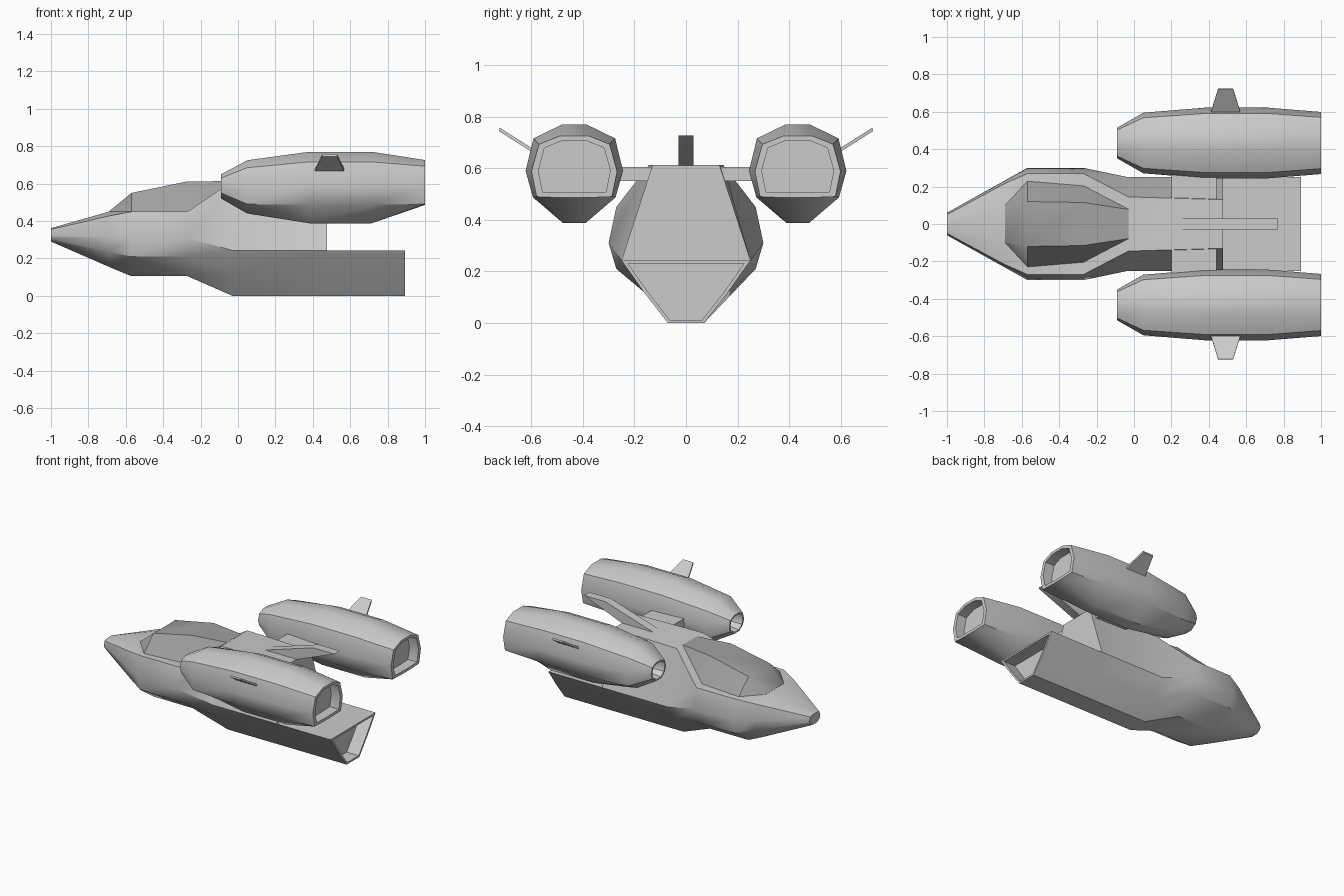
import bpy, bmesh
from mathutils import Vector

if "Cube" in bpy.data.objects:
    bpy.data.objects.remove(bpy.data.objects["Cube"])


def finish(name, bm, mat=None):
    bmesh.ops.recalc_face_normals(bm, faces=bm.faces)
    me = bpy.data.meshes.new(name)
    bm.to_mesh(me)
    bm.free()
    ob = bpy.data.objects.new(name, me)
    bpy.context.collection.objects.link(ob)
    if mat:
        me.materials.append(mat)
    return ob


def loft(name, sections, cy=0.0, mat=None):
    """Skin mirrored half-profiles [(x, [(y, z), ...]), ...] along x and cap both ends."""
    bm = bmesh.new()
    rings = []
    for x, half in sections:
        ring = half + [(-y, z) for y, z in reversed(half)]
        rings.append([bm.verts.new((x, cy + y, z)) for y, z in ring])
    n = len(rings[0])
    for a, b in zip(rings, rings[1:]):
        for i in range(n):
            j = (i + 1) % n
            bm.faces.new((a[i], a[j], b[j], b[i]))
    bm.faces.new(rings[0])
    bm.faces.new(rings[-1])
    return finish(name, bm, mat)


def shrink(half, k):
    """Scale a half-profile about its mid height."""
    zs = [z for _, z in half]
    zc = (min(zs) + max(zs)) / 2
    return [(y * k, zc + (z - zc) * k) for y, z in half]


def extrude(name, points, offset):
    """Prism from a planar polygon and an offset vector."""
    bm = bmesh.new()
    a = [bm.verts.new(p) for p in points]
    b = [bm.verts.new(Vector(p) + Vector(offset)) for p in points]
    bm.faces.new(a)
    bm.faces.new(b)
    for i in range(len(a)):
        j = (i + 1) % len(a)
        bm.faces.new((a[i], a[j], b[j], b[i]))
    return finish(name, bm)


glass = bpy.data.materials.new("canopy_grey")
glass.diffuse_color = (0.36, 0.36, 0.36, 1)
glass.use_nodes = True
glass.node_tree.nodes["Principled BSDF"].inputs["Base Color"].default_value = glass.diffuse_color

# Fuselage: deck, shoulder, widest point, chine, keel
mid = [(0.27, 0.45), (0.30, 0.31), (0.27, 0.21), (0.12, 0.105)]
belly = [(0.25, 0.243), (0.165, 0.122), (0.07, 0.0)]
loft("fuselage", [
    (-1.0, [(0.03, 0.362), (0.05, 0.355), (0.06, 0.325), (0.052, 0.307), (0.025, 0.29)]),
    (-0.69, [(0.10, 0.45), (0.217, 0.427), (0.233, 0.314), (0.21, 0.235), (0.095, 0.155)]),
    (-0.57, [(0.23, 0.45)] + mid),
    (-0.27, [(0.205, 0.45)] + mid),
    (-0.03, [(0.08, 0.612), (0.145, 0.612)] + belly),
    (0.475, [(0.08, 0.612), (0.13, 0.612)] + belly),
])

# Tail trough with recessed exhaust
rim = shrink(belly, 0.9)
loft("tail_exhaust", [(0.46, belly), (0.893, belly), (0.893, rim), (0.80, rim)])

# Cockpit canopy
loft("canopy", [
    (-0.69, [(0.098, 0.451), (0.10, 0.449)]),
    (-0.57, [(0.12, 0.55), (0.23, 0.449)]),
    (-0.27, [(0.115, 0.612), (0.205, 0.449)]),
    (-0.03, [(0.078, 0.613), (0.08, 0.611)]),
], mat=glass)

# Raked dorsal fin
extrude("dorsal_fin", [(0.22, -0.03, 0.608), (0.47, -0.03, 0.608),
                       (0.77, -0.03, 0.727), (0.605, -0.03, 0.727)], (0, 0.06, 0))

# Engine pods, pylons and winglets on both sides
intake = [(0.025, 0.65), (0.07, 0.63), (0.082, 0.585), (0.07, 0.55), (0.028, 0.52)]
fore = [(0.04, 0.725), (0.135, 0.685), (0.162, 0.587), (0.138, 0.49), (0.042, 0.44)]
main = [(0.047, 0.77), (0.158, 0.716), (0.189, 0.59), (0.16, 0.487), (0.044, 0.388)]
nozzle = [(0.055, 0.726), (0.137, 0.693), (0.166, 0.588), (0.146, 0.49), (0.05, 0.486)]
for side, s in (("left", -1), ("right", 1)):
    cy = 0.433 * s
    loft(side + "_engine_pod", [
        (0.02, shrink(intake, 0.6)), (-0.09, shrink(intake, 0.85)), (-0.09, intake),
        (0.05, fore), (0.38, main), (0.715, main), (1.0, nozzle),
        (1.0, shrink(nozzle, 0.84)), (0.93, shrink(nozzle, 0.84)),
    ], cy)
    extrude(side + "_pylon", [(0.2, y * s, z) for y, z in
            ((0.10, 0.55), (0.30, 0.55), (0.30, 0.605), (0.10, 0.605))], (0.24, 0, 0))
    extrude(side + "_winglet", [(0.405, 0.58 * s, 0.652), (0.575, 0.58 * s, 0.652),
            (0.53, 0.725 * s, 0.744), (0.45, 0.725 * s, 0.744)], (0, -0.003 * s, 0.013))

# Smooth shading with sharp edges kept
for ob in bpy.context.collection.objects:
    ob.select_set(True)
    bpy.context.view_layer.objects.active = ob
bpy.ops.object.shade_smooth_by_angle(angle=0.6)
